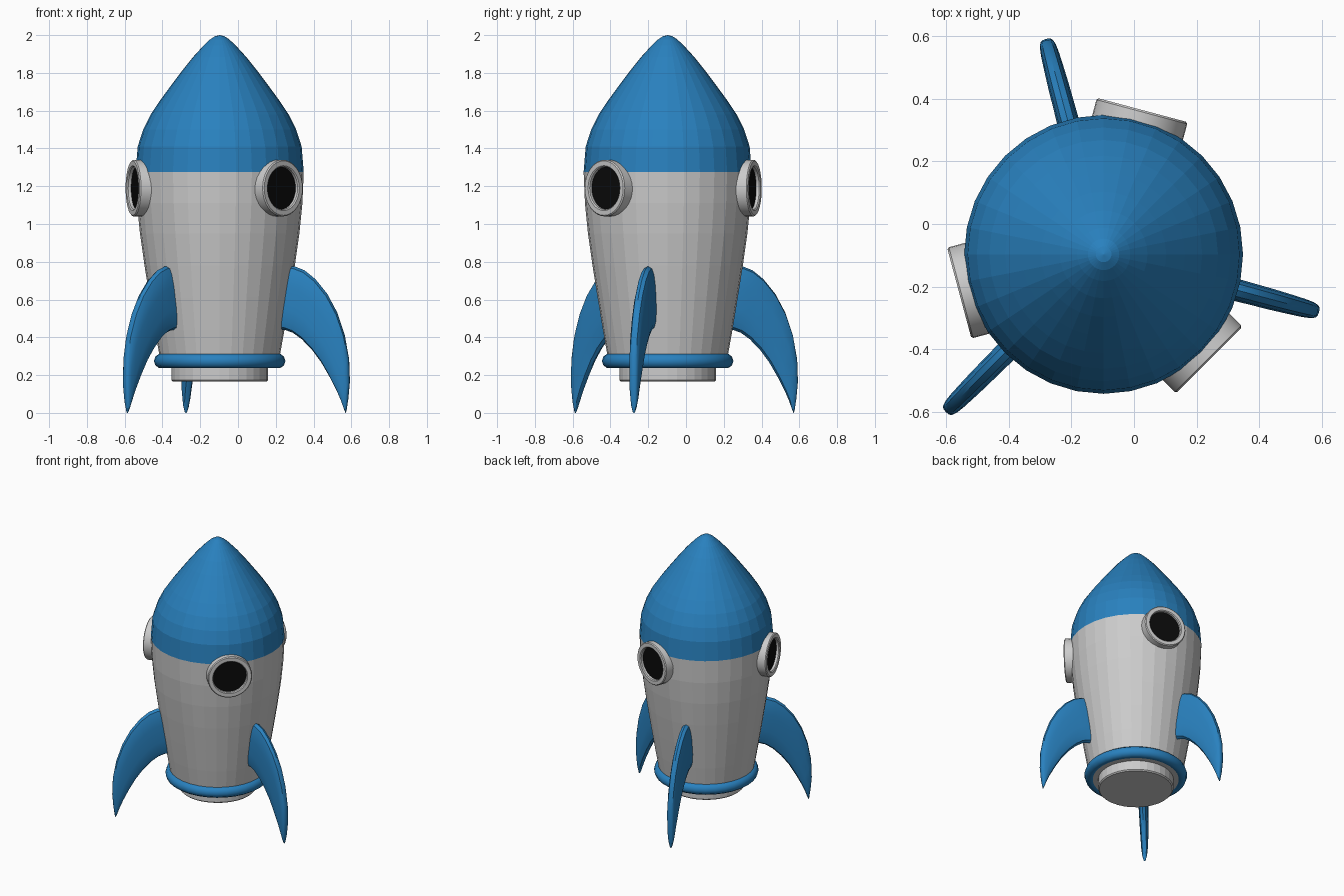
import bpy, bmesh, math
from mathutils import Matrix, Vector

if "Cube" in bpy.data.objects:
    bpy.data.objects.remove(bpy.data.objects["Cube"])

CENTRE = Matrix.Translation((-0.097, -0.097, 0))


def material(name, color):
    m = bpy.data.materials.new(name)
    m.diffuse_color = (*color, 1)
    m.use_nodes = True
    m.node_tree.nodes["Principled BSDF"].inputs["Base Color"].default_value = m.diffuse_color
    return m


BLUE = material("blue", (0.022, 0.22, 0.52))
BLACK = material("black", (0.003, 0.003, 0.003))


def finish(name, bm, matrix, mat=None, smooth=None):
    bmesh.ops.recalc_face_normals(bm, faces=bm.faces)
    bm.transform(matrix)
    mesh = bpy.data.meshes.new(name)
    bm.to_mesh(mesh)
    bm.free()
    obj = bpy.data.objects.new(name, mesh)
    bpy.context.collection.objects.link(obj)
    if mat:
        mesh.materials.append(mat)
    if smooth:
        bpy.ops.object.select_all(action='DESELECT')
        obj.select_set(True)
        bpy.context.view_layer.objects.active = obj
        bpy.ops.object.shade_smooth_by_angle(angle=math.radians(smooth))
    return obj


def lathe(name, profile, matrix, mat=None, sides=32, closed=False, smooth=None):
    """Spin (radius, z) points around the local z axis."""
    bm = bmesh.new()
    verts = [bm.verts.new((r, 0, z)) for r, z in profile]
    pairs = list(zip(verts, verts[1:])) + ([(verts[-1], verts[0])] if closed else [])
    edges = [bm.edges.new(p) for p in pairs]
    bmesh.ops.spin(bm, geom=verts + edges, axis=(0, 0, 1), cent=(0, 0, 0),
                   angle=2 * math.pi, steps=sides, use_duplicate=False)
    bmesh.ops.remove_doubles(bm, verts=bm.verts, dist=1e-4)
    return finish(name, bm, matrix, mat, smooth)


# Hull, nose and nozzle
lathe("hull", [(0, 0.24), (0.30, 0.24), (0.318, 0.30), (0.343, 0.44), (0.371, 0.61),
               (0.398, 0.78), (0.422, 0.95), (0.438, 1.11), (0.445, 1.275)], CENTRE)
lathe("nose_cone", [(0.445, 1.275), (0.434, 1.41), (0.405, 1.50), (0.365, 1.58),
                    (0.315, 1.655), (0.26, 1.73), (0.20, 1.81), (0.14, 1.885),
                    (0.085, 1.945), (0.05, 1.978), (0.025, 1.994), (0, 2.0)], CENTRE, BLUE)
lathe("nozzle", [(0, 0.165), (0.247, 0.165), (0.255, 0.173), (0.255, 0.25), (0, 0.25)], CENTRE)

# Blue collar round the base
collar = [(0.308 + 0.04 * math.cos(a), 0.275 + 0.04 * math.sin(a))
          for a in (i * math.tau / 10 for i in range(10))]
lathe("base_collar", collar, CENTRE, BLUE, closed=True, smooth=50)

# Portholes: a bevelled rim with a dark pane
for i, deg in enumerate((-45, 75, 195), 1):
    place = (CENTRE @ Matrix.Translation((0, 0, 1.19))
             @ Matrix.Rotation(math.radians(deg), 4, 'Z') @ Matrix.Rotation(math.pi / 2, 4, 'Y'))
    lathe(f"porthole_rim_{i}", [(0.15, 0.39), (0.15, 0.471), (0.144, 0.477), (0.119, 0.477),
                                (0.113, 0.471), (0.113, 0.39)], place, closed=True, smooth=30)
    lathe(f"porthole_pane_{i}", [(0, 0.455), (0.116, 0.455), (0.116, 0.40), (0, 0.40)], place, BLACK)

# Fins: (outer edge point, inner edge point, half thickness) in radius and z
STATIONS = [((0.365, 0.775), (0.315, 0.44), 0.034),
            ((0.412, 0.775), (0.355, 0.44), 0.036),
            ((0.465, 0.755), (0.40, 0.425), 0.036),
            ((0.525, 0.708), (0.45, 0.39), 0.035),
            ((0.59, 0.63), (0.505, 0.335), 0.034),
            ((0.645, 0.53), (0.555, 0.27), 0.032),
            ((0.685, 0.415), (0.60, 0.195), 0.030),
            ((0.708, 0.29), (0.64, 0.12), 0.027),
            ((0.712, 0.17), (0.667, 0.06), 0.023),
            ((0.704, 0.08), (0.682, 0.02), 0.016),
            ((0.695, 0.015), (0.69, 0.0), 0.006)]
SIDES = 14


def fin(name, deg):
    bm = bmesh.new()
    rings = []
    for outer, inner, thick in STATIONS:
        o, n = Vector((outer[0], 0, outer[1])), Vector((inner[0], 0, inner[1]))
        ring = []
        for k in range(SIDES):
            c, s = math.cos(k * math.tau / SIDES), math.sin(k * math.tau / SIDES)
            # Squashed oval section, fuller than an ellipse
            u = math.copysign(abs(c) ** 0.7, c)
            v = math.copysign(abs(s) ** 0.7, s)
            p = (o + n) / 2 + (o - n) / 2 * u
            ring.append(bm.verts.new((p.x, thick * v, p.z)))
        rings.append(ring)
    for a, b in zip(rings, rings[1:]):
        for k in range(SIDES):
            j = (k + 1) % SIDES
            bm.faces.new((a[k], a[j], b[j], b[k]))
    bm.faces.new(rings[0])
    bm.faces.new(rings[-1])
    finish(name, bm, CENTRE @ Matrix.Rotation(math.radians(deg), 4, 'Z'), BLUE, smooth=40)


for i, deg in enumerate((-15, 105, 225), 1):
    fin(f"fin_{i}", deg)
